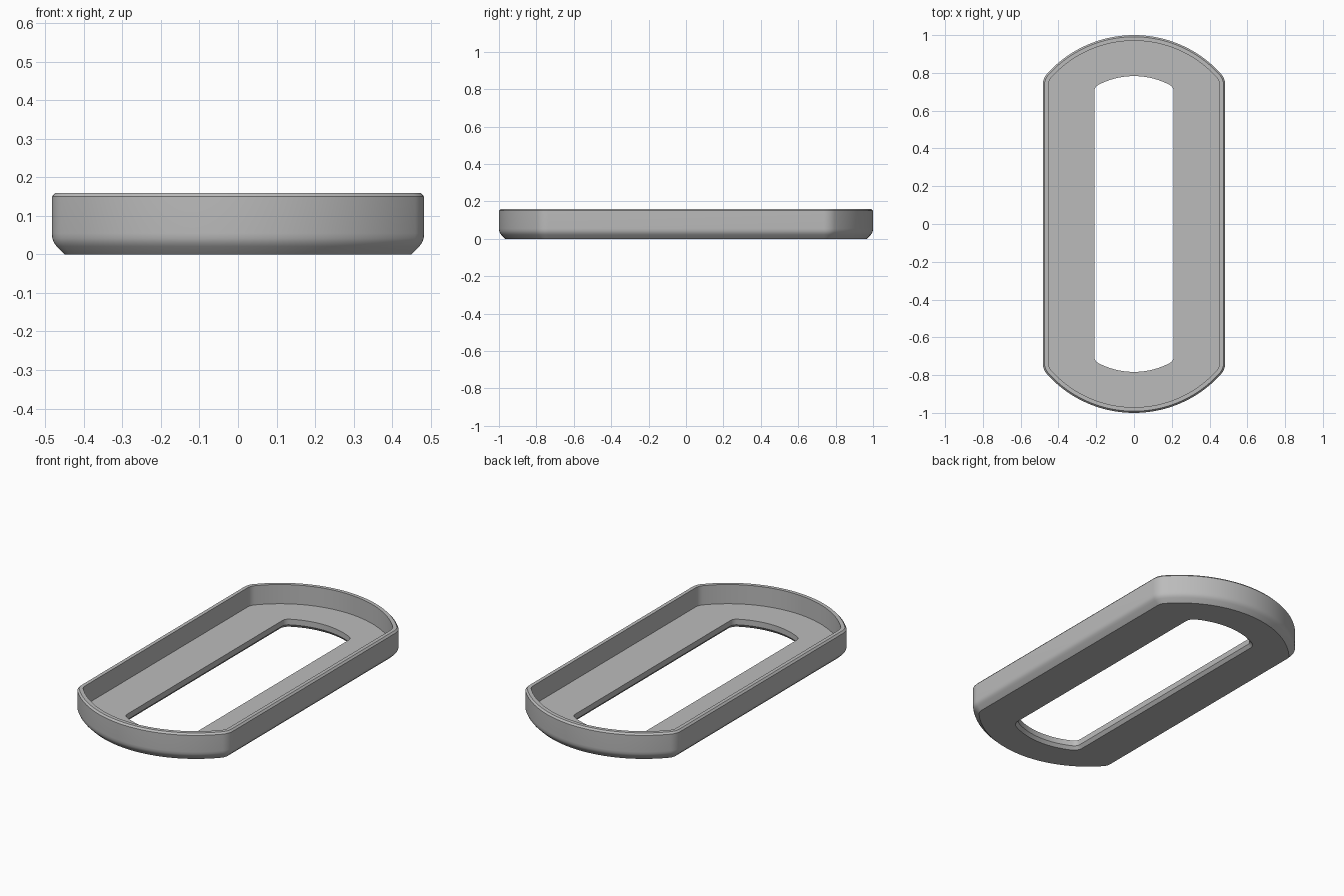
import bpy
import bmesh
import math

cube = bpy.data.objects.get("Cube")
if cube:
    bpy.data.objects.remove(cube, do_unlink=True)

FILLET_STEPS, ARC_STEPS = 8, 20


def outline(width, radius, centre, fillet):
    """Closed outline: straight sides, arched ends, rounded corners."""
    fx = width - fillet
    fy = centre + math.sqrt((radius - fillet) ** 2 - fx ** 2)
    phi = math.atan2(fy - centre, fx)
    quarter = []
    for i in range(FILLET_STEPS):
        a = phi * i / FILLET_STEPS
        quarter.append((fx + fillet * math.cos(a), fy + fillet * math.sin(a)))
    for i in range(ARC_STEPS + 1):
        a = phi + (math.pi / 2 - phi) * i / ARC_STEPS
        quarter.append((radius * math.cos(a), centre + radius * math.sin(a)))
    half = quarter + [(-x, y) for x, y in quarter[-2::-1]]
    return half + [(-x, -y) for x, y in half]


def outer(inset):
    return outline(0.483 - inset, 0.62 - inset, 0.38, 0.09 - inset)


def hole(flare):
    return outline(0.21 + flare, 0.405 + flare, 0.378, 0.04 + flare)


# Cross-section of the tray, walked round from the underside and back
wall = [(0.033, 0), (0.012, 0.021), (0.005, 0.031), (0.001, 0.042), (0, 0.055),
        (0, 0.15), (0.009, 0.16), (0.03, 0.16), (0.03, 0.05)]
opening = [(0, 0.05), (0, 0.018), (0.015, 0)]
sections = [(outer(d), z) for d, z in wall] + [(hole(d), z) for d, z in opening]

bm = bmesh.new()
rings = [[bm.verts.new((x, y, z)) for x, y in pts] for pts, z in sections]
for k, ring in enumerate(rings):
    following = rings[(k + 1) % len(rings)]
    for i in range(len(ring)):
        j = (i + 1) % len(ring)
        bm.faces.new((ring[i], ring[j], following[j], following[i]))
bmesh.ops.recalc_face_normals(bm, faces=bm.faces)

mesh = bpy.data.meshes.new("tray_frame")
bm.to_mesh(mesh)
bm.free()
tray = bpy.data.objects.new("tray_frame", mesh)
bpy.context.collection.objects.link(tray)

# Plain grey finish
grey = bpy.data.materials.new("plain_grey")
grey.use_nodes = True
colour = (0.5, 0.5, 0.5, 1)
grey.diffuse_color = colour
grey.node_tree.nodes["Principled BSDF"].inputs["Base Color"].default_value = colour
mesh.materials.append(grey)

bpy.ops.object.select_all(action="DESELECT")
tray.select_set(True)
bpy.context.view_layer.objects.active = tray
bpy.ops.object.shade_smooth_by_angle(angle=math.radians(30))
